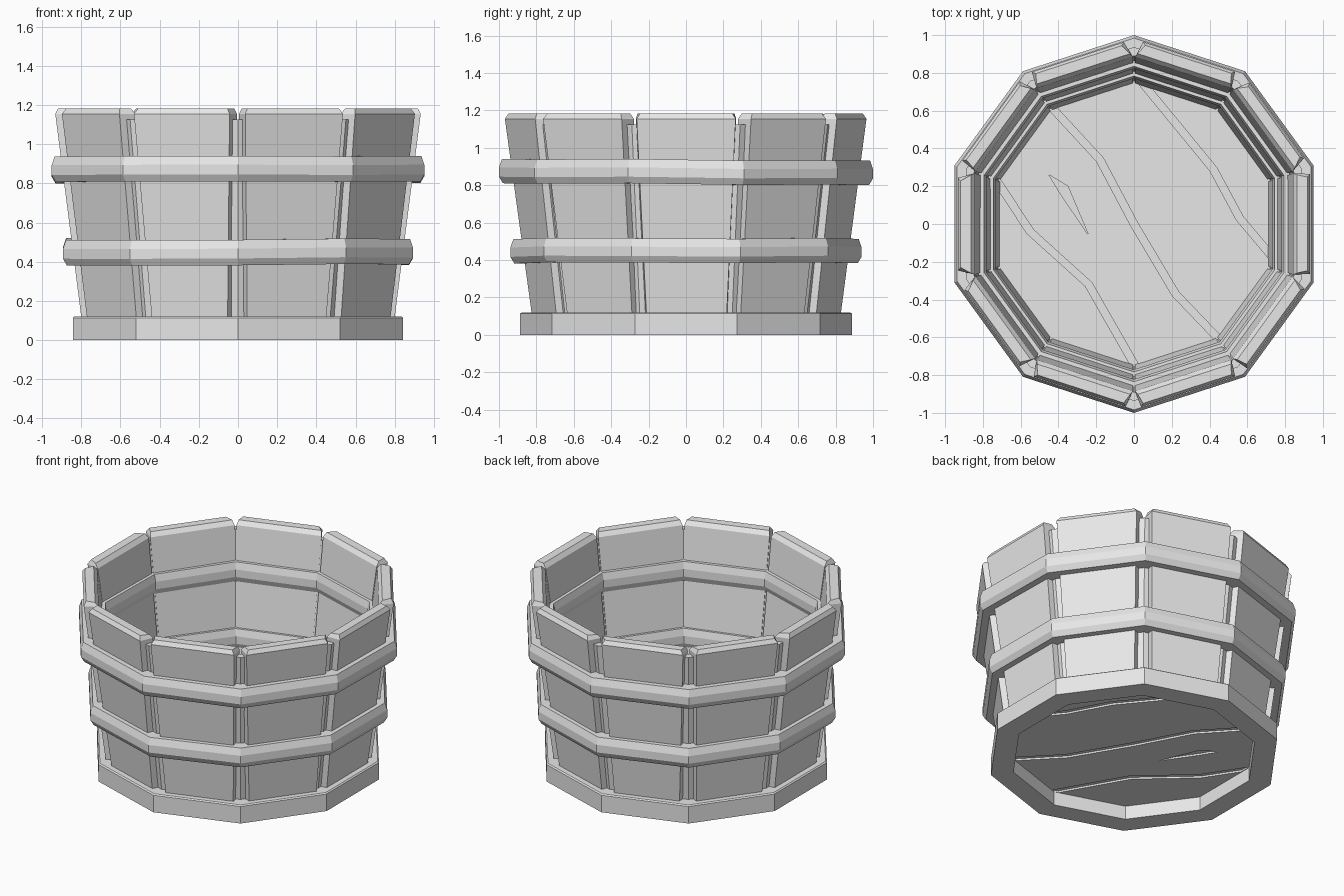
import bpy, bmesh, math, random
from mathutils import Vector

random.seed(4)
cube = bpy.data.objects.get("Cube")
if cube:
    bpy.data.objects.remove(cube)

SIDES = 10
STEP = math.tau / SIDES
TAN = math.tan(STEP / 2)

grey = bpy.data.materials.new("plain_grey")
grey.use_nodes = True
grey.diffuse_color = (0.8, 0.8, 0.8, 1)
grey.node_tree.nodes["Principled BSDF"].inputs["Base Color"].default_value = (0.8, 0.8, 0.8, 1)


def finish(bm, name):
    bmesh.ops.recalc_face_normals(bm, faces=bm.faces)
    mesh = bpy.data.meshes.new(name)
    bm.to_mesh(mesh)
    bm.free()
    mesh.materials.append(grey)
    obj = bpy.data.objects.new(name, mesh)
    bpy.context.collection.objects.link(obj)
    return obj


def bridge(bm, a, b):
    n = len(a)
    for i in range(n):
        j = (i + 1) % n
        bm.faces.new((a[i], a[j], b[j], b[i]))


def ring(name, profile, wobble=0.0):
    """Ten-sided band from a closed profile of (distance to flat side, height)."""
    bm = bmesh.new()
    loops = []
    for k in range(SIDES):
        ang = (k + 0.5) * STEP
        lift = random.uniform(-wobble, wobble)
        loops.append([bm.verts.new((d / math.cos(STEP / 2) * math.cos(ang),
                                    d / math.cos(STEP / 2) * math.sin(ang), z + lift))
                      for d, z in profile])
    for k in range(SIDES):
        bridge(bm, loops[k], loops[(k + 1) % SIDES])
    return finish(bm, name)


def outer(z):
    """Distance of the flared outer wall at a height."""
    return 0.80 + 0.128 * (z - 0.12)


THICK = 0.09


def stave(k):
    """Tapered board with bevelled sides and a chamfered top."""
    ang = k * STEP
    bm = bmesh.new()
    gaps = [[random.uniform(0.035, 0.06) for _ in range(2)] for _ in range(2)]
    loops = []
    for z, inset, g in ((0.09, 0, gaps[0]), (1.155, 0, gaps[1]), (1.182, 0.018, gaps[1])):
        a_out, a_in = outer(z) - inset, outer(z) - THICK + inset
        w_out, w_in = outer(z) * TAN - inset, (outer(z) - THICK) * TAN - 0.006 - inset / 2
        section = ((a_in, -w_in), (a_out, -w_out + g[0]), (a_out, w_out - g[1]), (a_in, w_in))
        loops.append([bm.verts.new((a * math.cos(ang) - t * math.sin(ang),
                                    a * math.sin(ang) + t * math.cos(ang), z))
                      for a, t in section])
    for low, high in zip(loops, loops[1:]):
        bridge(bm, low, high)
    bm.faces.new(loops[0])
    bm.faces.new(loops[-1])
    finish(bm, f"stave_{k + 1}")


# Wall: joint core behind the boards, then the boards
ring("joint_core", [(outer(z) - d, z) for z, d in
                    ((0.09, 0.038), (1.125, 0.038), (1.125, 0.082), (0.09, 0.082))])
for k in range(SIDES):
    stave(k)

# Base rim
ring("base_rim", [(0.71, 0), (0.843, 0), (0.843, 0.113), (0.835, 0.12), (0.71, 0.12)])


# Hoops, standing out on both sides of the wall
def hoop(name, low, out, inn):
    ring(name, [(out - 0.02, low), (out, low + 0.035), (out, low + 0.085),
                (out - 0.015, low + 0.13), (inn + 0.012, low + 0.13),
                (inn, low + 0.085), (inn, low + 0.035), (inn + 0.015, low)], 0.006)


hoop("lower_hoop", 0.385, 0.893, 0.733)
hoop("upper_hoop", 0.805, 0.951, 0.782)

# Floor: crooked planks trimmed to the wall, over a thin backing
ACROSS = Vector((0.85, 0.52))
SEAMS = [
    [(-1.5, 0.5), (-1.2, -0.3), (-0.9, -0.9), (-0.5, -1.5)],
    [(-0.85, 0.42), (-0.72, 0.22), (-0.55, -0.04), (-0.24, -0.32), (0, -0.74), (0.1, -0.92)],
    [(-0.56, 0.8), (-0.42, 0.6), (-0.18, 0.34), (0, 0), (0.22, -0.37), (0.44, -0.6), (0.6, -0.8)],
    [(-0.08, 0.93), (0.05, 0.74), (0.42, 0.29), (0.56, 0.03), (0.72, -0.16), (0.9, -0.4)],
    [(0.5, 1.5), (0.9, 0.9), (1.2, 0.3), (1.5, -0.5)],
]


def trim(bm, reach):
    for k in range(SIDES):
        n = Vector((math.cos(k * STEP), math.sin(k * STEP), 0))
        cut = bmesh.ops.bisect_plane(bm, geom=bm.verts[:] + bm.edges[:] + bm.faces[:],
                                     plane_co=n * reach, plane_no=n, clear_outer=True)
        edges = [e for e in cut["geom_cut"] if isinstance(e, bmesh.types.BMEdge)]
        if edges:
            bmesh.ops.holes_fill(bm, edges=edges)


def slab(bm, points, low, high):
    face = bm.faces.new([bm.verts.new((p[0], p[1], low)) for p in points])
    up = bmesh.ops.extrude_face_region(bm, geom=[face], use_keep_orig=True)["geom"]
    for v in up:
        if isinstance(v, bmesh.types.BMVert):
            v.co.z = high


bm = bmesh.new()
slab(bm, [(-1, -1), (1, -1), (1, 1), (-1, 1)], 0.102, 0.118)
trim(bm, 0.72)
finish(bm, "floor_backing")

# Splinter-shaped gash in the second plank
bm = bmesh.new()
slab(bm, [(-0.45, 0.26), (-0.35, 0.2), (-0.24, -0.06), (-0.39, 0.16)], 0.05, 0.2)
gash = finish(bm, "gash_cutter")
gash.hide_render = True
gash.hide_viewport = True

for i, (a, b) in enumerate(zip(SEAMS, SEAMS[1:])):
    bm = bmesh.new()
    left = [Vector(p) + ACROSS * 0.02 for p in a]
    right = [Vector(p) - ACROSS * 0.02 for p in b]
    slab(bm, left + right[::-1], 0.09, 0.13)
    trim(bm, 0.72)
    plank = finish(bm, f"floor_plank_{i + 1}")
    if i == 1:
        mod = plank.modifiers.new("gash", "BOOLEAN")
        mod.object = gash
        mod.operation = "DIFFERENCE"
        mod.solver = "EXACT"
